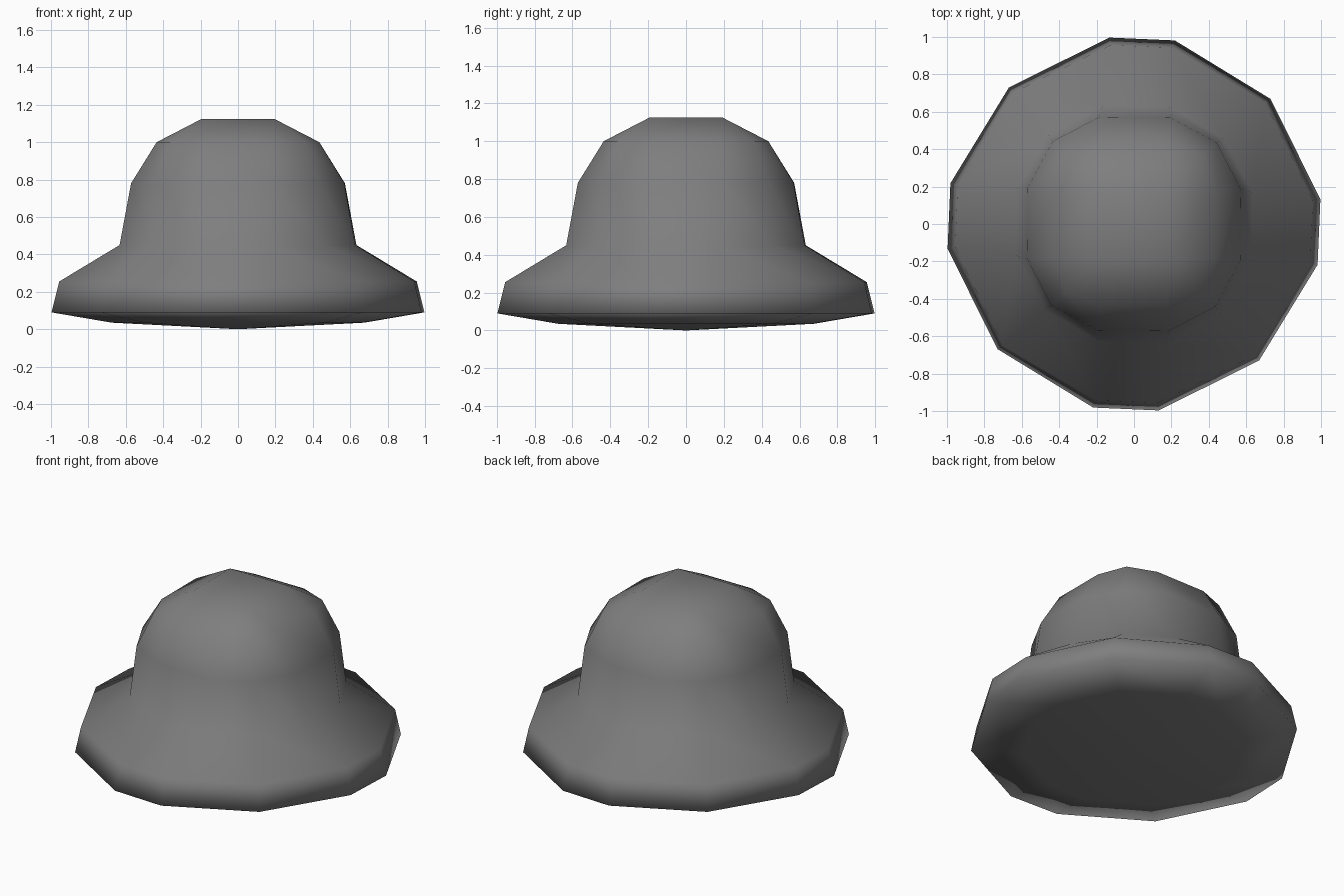
import bpy, bmesh, math

cube = bpy.data.objects.get("Cube")
if cube:
    bpy.data.objects.remove(cube, do_unlink=True)

# One plain grey colour
grey = bpy.data.materials.new("dark_grey")
grey.use_nodes = True
colour = (0.21, 0.21, 0.21, 1)
grey.diffuse_color = colour
bsdf = next(n for n in grey.node_tree.nodes if n.type == 'BSDF_PRINCIPLED')
bsdf.inputs["Base Color"].default_value = colour
bsdf.inputs["Roughness"].default_value = 0.8


def ring(bm, side, half, corner, z, twist):
    """Twelve points: on each of four sides a pair, then a corner."""
    turn = math.radians(twist)
    d = corner * math.sqrt(0.5)
    verts = []
    for quarter in range(4):
        a = quarter * math.pi / 2 + turn
        c, s = math.cos(a), math.sin(a)
        for x, y in ((side, -half), (side, half), (d, d)):
            verts.append(bm.verts.new((x * c - y * s, x * s + y * c, z)))
    return verts


# Rings from crown to underside: side reach, half width, corner radius, height, twist
profile = [
    (0.193, 0.193, 0.273, 1.125, 0),
    (0.435, 0.18, 0.515, 1.00, 0),
    (0.57, 0.19, 0.62, 0.78, -0.5),
    (0.63, 0.18, 0.66, 0.45, -1),
    (0.95, 0.165, 0.955, 0.255, -2.3),
    (0.99, 0.175, 0.99, 0.09, -2.5),
    (0.67, 0.13, 0.68, 0.035, -2.5),
]

bm = bmesh.new()
rings = [ring(bm, *row) for row in profile]
for upper, lower in zip(rings, rings[1:]):
    for i in range(12):
        j = (i + 1) % 12
        bm.faces.new((upper[i], lower[i], lower[j], upper[j]))

# Flat square top and shallow domed underside
bm.faces.new(rings[0])
base = bm.verts.new((0, 0, 0))
last = rings[-1]
for i in range(12):
    bm.faces.new((last[i], base, last[(i + 1) % 12]))

bmesh.ops.remove_doubles(bm, verts=bm.verts[:], dist=0.003)
bmesh.ops.recalc_face_normals(bm, faces=bm.faces[:])
for face in bm.faces:
    face.smooth = True

mesh = bpy.data.meshes.new("brimmed_dome")
bm.to_mesh(mesh)
bm.free()
mesh.materials.append(grey)
dome = bpy.data.objects.new("brimmed_dome", mesh)
bpy.context.collection.objects.link(dome)
